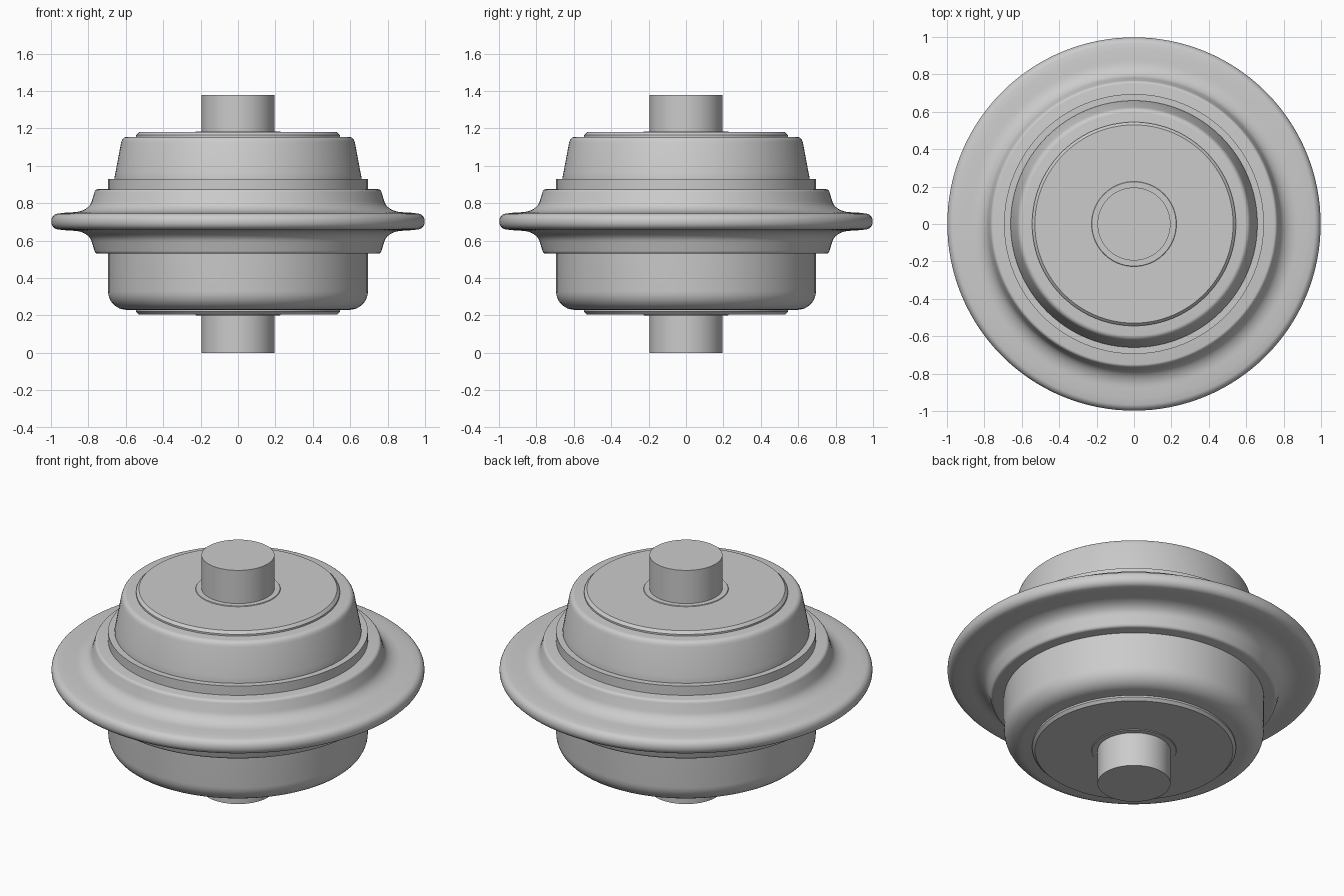
import bpy, bmesh, math

cube = bpy.data.objects.get("Cube")
if cube:
    bpy.data.objects.remove(cube, do_unlink=True)

metal = bpy.data.materials.new("plain grey")
metal.use_nodes = True
metal.diffuse_color = (0.6, 0.6, 0.6, 1)
metal.node_tree.nodes["Principled BSDF"].inputs["Base Color"].default_value = (0.6, 0.6, 0.6, 1)


def arc(cx, cz, rx, rz, start, end, steps=6):
    """Points of an elliptical arc in the radius/height plane."""
    angles = [math.radians(start + (end - start) * i / steps) for i in range(steps + 1)]
    return [(cx + rx * math.cos(a), cz + rz * math.sin(a)) for a in angles]


def lathe(name, profile, segments=96):
    """Spin a bottom-to-top profile, closed on the axis at both ends."""
    bm = bmesh.new()
    points = [(0, profile[0][1])] + profile + [(0, profile[-1][1])]
    verts = [bm.verts.new((r, 0, z)) for r, z in points]
    edges = [bm.edges.new(pair) for pair in zip(verts, verts[1:])]
    bmesh.ops.spin(bm, geom=verts + edges, axis=(0, 0, 1), cent=(0, 0, 0),
                   angle=math.tau, steps=segments, use_merge=True)
    bmesh.ops.remove_doubles(bm, verts=bm.verts, dist=0.0002)
    bmesh.ops.recalc_face_normals(bm, faces=bm.faces)
    mesh = bpy.data.meshes.new(name)
    bm.to_mesh(mesh)
    bm.free()
    mesh.materials.append(metal)
    obj = bpy.data.objects.new(name, mesh)
    bpy.context.collection.objects.link(obj)
    bpy.ops.object.select_all(action='DESELECT')
    obj.select_set(True)
    bpy.context.view_layer.objects.active = obj
    bpy.ops.object.shade_smooth_by_angle(angle=math.radians(30))


# Axle through the whole model
lathe("axle", [(0.195, 0), (0.195, 1.38)])

# Lower drum with rounded bottom, reaching up to the stepped ring
lathe("lower_drum", arc(0.595, 0.33, 0.1, 0.1, -90, 0, 8) + [(0.695, 0.93)])

# Tapered upper cap
lathe("upper_cap", [(0.66, 0.92), (0.66, 0.94), (0.655, 0.965), (0.625, 1.125)]
      + arc(0.595, 1.125, 0.028, 0.03, 15, 90, 5))

# End plates and slim collars around the axle
lathe("top_plate", [(0.545, 1.15), (0.545, 1.165), (0.53, 1.18)])
lathe("bottom_plate", [(0.53, 0.205), (0.545, 0.22), (0.545, 0.235)])
lathe("top_collar", [(0.23, 1.175), (0.225, 1.184)])
lathe("bottom_collar", [(0.225, 0.201), (0.23, 0.21)])

# Wide flange: the same outline above and below, with filleted roots
upper = (arc(0.96, 0.705, 0.038, 0.04, 0, 80)
         + [(0.93, 0.749)]
         + arc(0.88, 0.825, 0.1, 0.073, 270, 190, 8)
         + arc(0.75, 0.855, 0.018, 0.02, 10, 90, 4))
lower = [(r, 1.405 - z) for r, z in reversed(upper)]
lathe("flange", lower + upper, 128)
